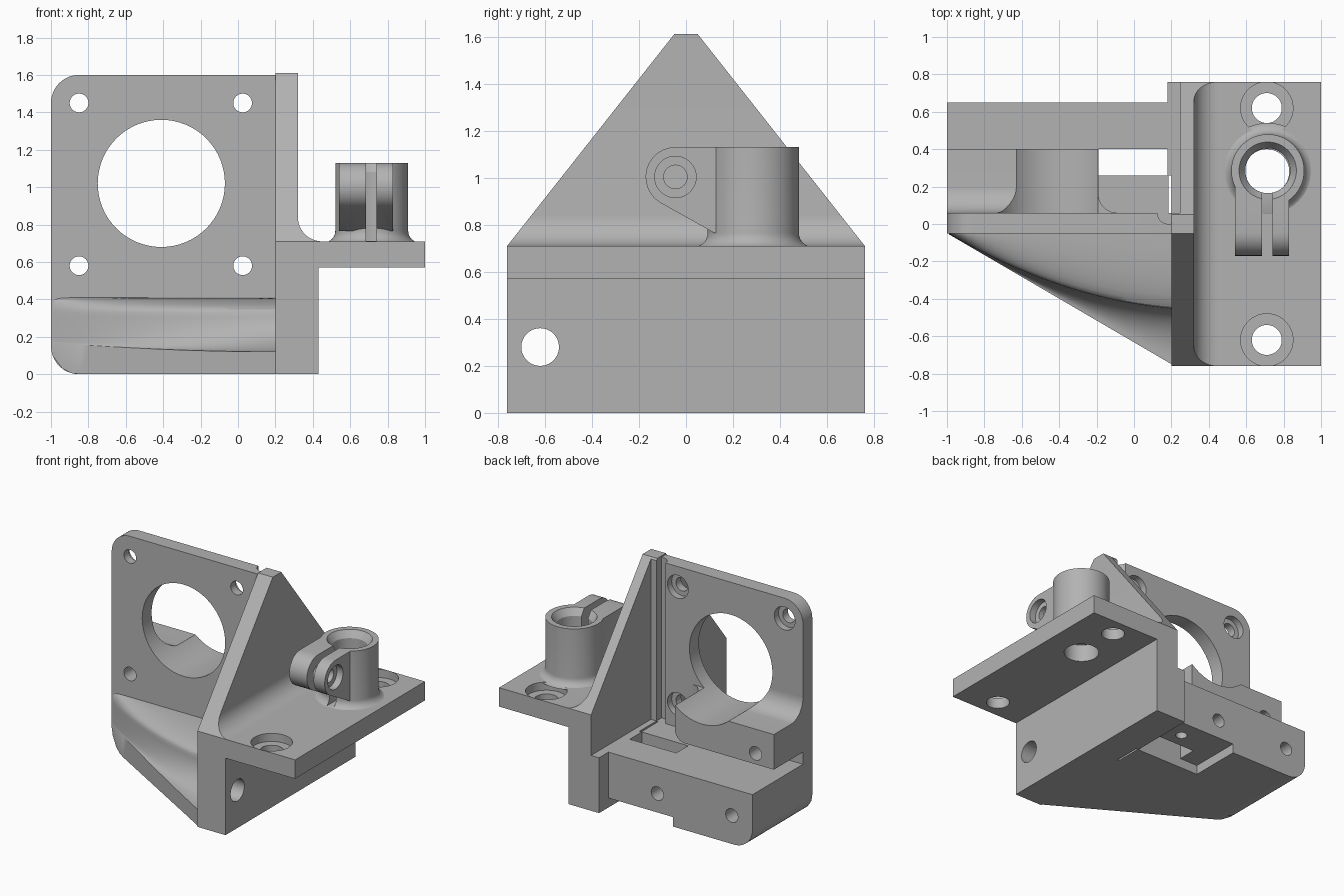
import bpy, bmesh, math
from mathutils import Vector

cube = bpy.data.objects.get("Cube")
if cube:
    bpy.data.objects.remove(cube, do_unlink=True)

grey = bpy.data.materials.new("plain grey")
grey.use_nodes = True
grey.diffuse_color = (0.45, 0.45, 0.45, 1)
grey.node_tree.nodes["Principled BSDF"].inputs["Base Color"].default_value = (0.45, 0.45, 0.45, 1)


def place(axis, a, b, t):
    return {"x": (t, a, b), "y": (a, t, b), "z": (a, b, t)}[axis]


def finish(name, bm):
    bmesh.ops.recalc_face_normals(bm, faces=bm.faces)
    mesh = bpy.data.meshes.new(name)
    bm.to_mesh(mesh)
    bm.free()
    mesh.materials.append(grey)
    obj = bpy.data.objects.new(name, mesh)
    bpy.context.collection.objects.link(obj)
    return obj


def loft(name, rings):
    """Closed solid through matching rings of points."""
    bm = bmesh.new()
    rows = [[bm.verts.new(p) for p in ring] for ring in rings]
    n = len(rows[0])
    for r, s in zip(rows, rows[1:]):
        for i in range(n):
            bm.faces.new((r[i], r[(i + 1) % n], s[(i + 1) % n], s[i]))
    bm.faces.new(rows[0])
    bm.faces.new(rows[-1])
    return finish(name, bm)


def prism(name, pts, axis, lo, hi):
    return loft(name, [[place(axis, a, b, t) for a, b in pts] for t in (lo, hi)])


def box(name, x, y, z):
    return prism(name, [(x[0], y[0]), (x[1], y[0]), (x[1], y[1]), (x[0], y[1])], "z", *z)


def arc(cx, cy, r, start, end, n=12):
    angles = [math.radians(start + (end - start) * i / n) for i in range(n + 1)]
    return [(cx + r * math.cos(t), cy + r * math.sin(t)) for t in angles]


def rod(axis, a, b, r, lo, hi, r2=None):
    """Round bar or cone along an axis."""
    rings = [(lo, r), (hi, r if r2 is None else r2)]
    return loft("round_bar", [[place(axis, p, q, t) for p, q in arc(a, b, rad, 0, 360, 64)[:-1]]
                              for t, rad in rings])


def combine(obj, others, mode="DIFFERENCE"):
    for other in others:
        other.hide_render = True
        mod = obj.modifiers.new("combine", "BOOLEAN")
        mod.operation, mod.solver, mod.object = mode, "EXACT", other
    bpy.context.view_layer.update()
    done = obj.evaluated_get(bpy.context.evaluated_depsgraph_get())
    mesh = bpy.data.meshes.new_from_object(done)
    obj.modifiers.clear()
    obj.data = mesh
    for other in others:
        bpy.data.objects.remove(other, do_unlink=True)
    return obj


# Upright wall and shelf with a rounded inner corner, sloped to a peak
wall = prism("wall_and_shelf", [(0.2, 0), (0.43, 0), (0.43, 0.57), (1, 0.57), (1, 0.71)]
             + arc(0.45, 0.84, 0.13, 270, 180) + [(0.32, 1.61), (0.2, 1.61)], "y", -0.76, 0.76)
slope = prism("slope", [(-0.76, 0), (0.76, 0), (0.76, 0.71), (0.05, 1.61),
                        (-0.05, 1.61), (-0.76, 0.71)], "x", -1, 2)
combine(wall, [slope], "INTERSECT")
cuts = [box("recess", (0, 0.245), (0.06, 1), (0.41, 2)),
        rod("x", -0.62, 0.28, 0.08, 0, 0.6),
        rod("z", 0.71, 0.28, 0.12, 0.4, 0.9)]
for y in (-0.62, 0.62):
    cuts += [rod("z", 0.71, y, 0.08, 0.4, 0.9), rod("z", 0.71, y, 0.14, 0.65, 0.9)]
combine(wall, cuts)

# Motor plate with round corners, bore and four screw holes
plate = prism("motor_plate", arc(-0.85, 0.15, 0.15, 270, 180) + arc(-0.85, 1.45, 0.15, 180, 90)
              + [(0.22, 1.6), (0.22, 0)], "y", -0.05, 0.06)
cuts = [rod("y", -0.41, 1.02, 0.34, -1, 1), rod("z", 0.185, 0.06, 0.06, 0.41, 2)]
for x in (-0.85, 0.025):
    for z in (0.58, 1.45):
        cuts.append(rod("y", x, z, 0.05, -1, 1))
        if z > 1 or x > 0:
            cuts.append(rod("y", x, z, 0.085, 0.01, 1))
combine(plate, cuts)

# Screw block behind the plate, hollowed by the bore, with curved roots
block = prism("screw_block", arc(-0.27, 0.58, 0.08, 270, 360) + [(-0.19, 0.76), (-1, 0.76), (-1, 0.5)],
              "y", 0.05, 0.4)
root = [(0.05, 0.75), (0.2, 0.76)] + arc(0.2, 0.9, 0.14, 270, 180) + [(0.05, 0.9)]
end_root = [(-0.2, 0.05), (-0.09, 0.05), (-0.09, 0.06)] + arc(-0.09, 0.16, 0.1, 270, 180) + [(-0.2, 0.16)]
combine(block, [prism("top_root", root, "x", -1, -0.6),
                prism("side_root", end_root, "z", 0.5, 0.76)], "UNION")
combine(block, [rod("y", -0.41, 1.02, 0.34, -1, 1), rod("y", -0.85, 0.58, 0.05, -1, 1)])

# Lower rear arm with slot, underside notch and pin holes
arm = prism("rear_arm", arc(-0.85, 0.15, 0.15, 270, 180) + [(-1, 0.41), (0.185, 0.41), (0.185, 0)],
            "y", 0.05, 0.65)
combine(arm, [box("slot", (-0.2, 0.3), (0.26, 0.4), (-1, 1)),
              box("notch", (-0.35, 0.3), (0.26, 1), (-1, 0.07)),
              rod("y", -0.22, 0.21, 0.05, 0.3, 1),
              rod("y", -0.83, 0.21, 0.05, 0.15, 1),
              rod("z", 0, 0.51, 0.04, -1, 0.25)])
box("wall_base_strip", (0.18, 0.22), (0.26, 0.76), (0, 0.41))

# Front gusset: triangular foot under a flowing curved shoulder
rings = []
for i in range(25):
    s = i / 24
    x = -0.99 + 1.2 * s
    edge = -0.055 - 0.7 * s
    crest = -0.052 - 0.4 * s * (1.75 - 0.75 * s)
    crest = max(crest, edge + 0.002)
    low = 0.12 + 0.05 * (1 - s) ** 2
    foot = 0.15 * (1 - math.sqrt(max(0, 1 - max(0, (-0.85 - x) / 0.15) ** 2)))
    ring = [(x, -0.04, foot), (x, edge, foot), (x, edge, low)]
    for j in range(1, 13):
        t = j / 12
        y = edge + (crest - edge) * math.sin(t * math.pi / 2)
        ring.append((x, y, low + (0.33 - low) * (1 - math.cos(t * math.pi / 2))))
    for j in range(1, 9):
        t = j / 8 * math.pi / 2
        ring.append((x, crest + (-0.04 - crest) * (1 - math.cos(t)), 0.33 + 0.08 * math.sin(t)))
    rings.append(ring)
loft("front_gusset", rings)

# Rod clamp: tube with a flared foot and a split screw lug
clamp = rod("z", 0.715, 0.285, 0.195, 0.7, 1.13)
clamp.name = "rod_clamp"
lug = prism("lug", [(0.3, 1.13)] + arc(-0.045, 1.003, 0.127, 90, 240) + [(0.12, 0.765), (0.3, 0.765)],
            "x", 0.54, 0.83)
flare_rings = []
for a, h in arc(0.255, 0.765, 0.06, 270, 180, 8):
    flare_rings.append([(p, q, h) for p, q in arc(0.715, 0.285, a, 0, 360, 64)[:-1]])
combine(clamp, [lug, loft("flare", flare_rings)], "UNION")
combine(clamp, [rod("z", 0.715, 0.285, 0.12, 0.5, 1.5),
                rod("z", 0.715, 0.285, 0.12, 1.08, 1.14, 0.16),
                box("split", (0.685, 0.74), (-0.5, 0.28), (0.712, 1.5)),
                rod("x", -0.045, 1.003, 0.05, 0, 1),
                rod("x", -0.045, 1.003, 0.088, 0.78, 1)])

# Smooth curves, crisp edges
for obj in bpy.context.collection.objects:
    if obj.type == "MESH" and obj.data.materials and obj.data.materials[0] == grey:
        bpy.ops.object.select_all(action="DESELECT")
        obj.select_set(True)
        bpy.context.view_layer.objects.active = obj
        bpy.ops.object.shade_smooth_by_angle(angle=math.radians(30))
